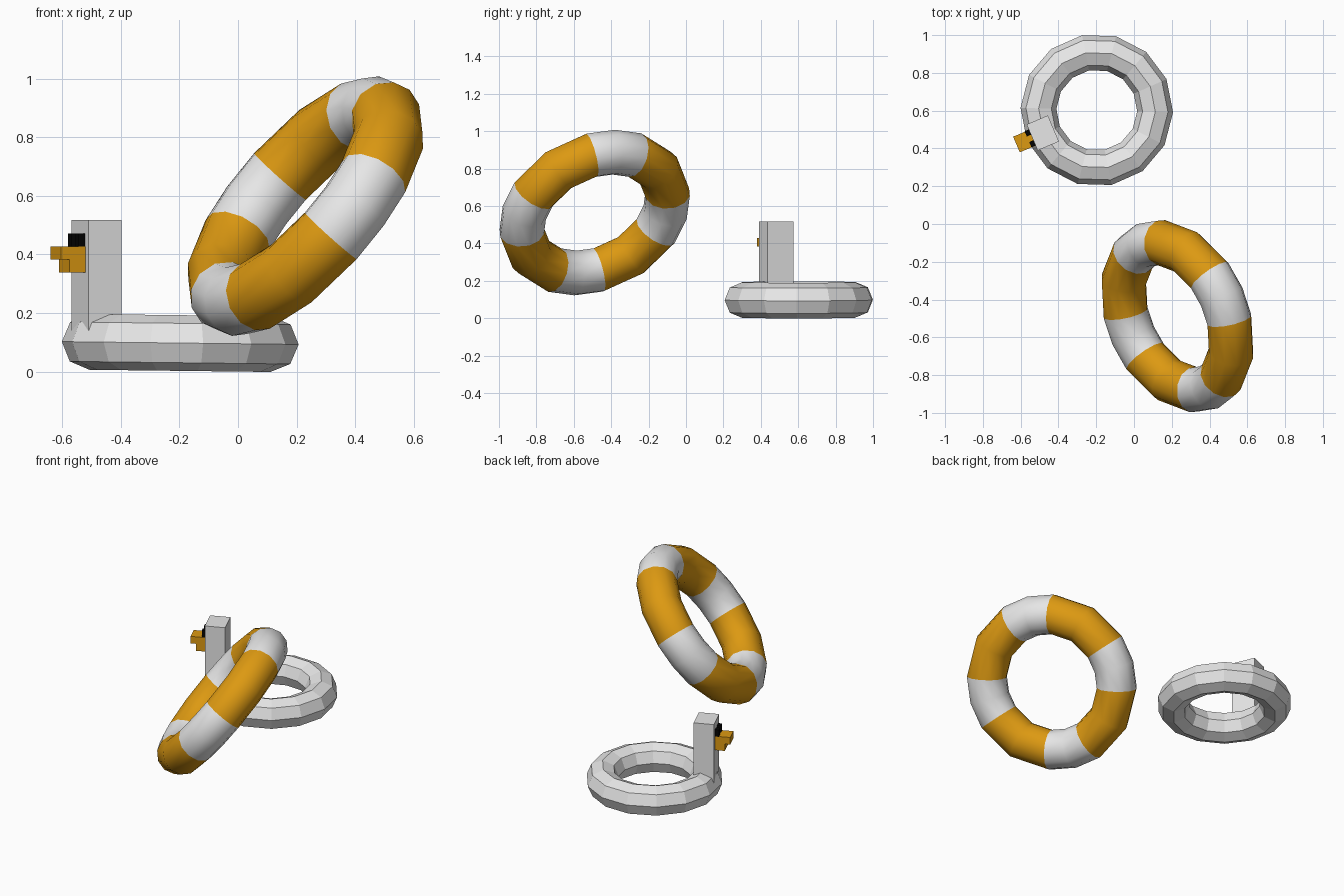
import bpy, bmesh
from math import sin, cos, radians, tau
from mathutils import Matrix, Vector

cube = bpy.data.objects.get("Cube")
if cube:
    bpy.data.objects.remove(cube, do_unlink=True)


def material(name, rgb):
    m = bpy.data.materials.new(name)
    m.use_nodes = True
    m.diffuse_color = (*rgb, 1)
    m.node_tree.nodes["Principled BSDF"].inputs["Base Color"].default_value = (*rgb, 1)
    return m


white = material("soft_white", (0.8, 0.8, 0.8))
orange = material("orange", (0.72, 0.32, 0.006))
black = material("black", (0.001, 0.001, 0.001))


def make_object(name, bm, materials, matrix, smooth=False):
    bmesh.ops.recalc_face_normals(bm, faces=bm.faces)
    for f in bm.faces:
        f.smooth = smooth
    mesh = bpy.data.meshes.new(name)
    bm.to_mesh(mesh)
    bm.free()
    for m in materials:
        mesh.materials.append(m)
    ob = bpy.data.objects.new(name, mesh)
    ob.matrix_world = matrix
    bpy.context.collection.objects.link(ob)
    return ob


def ring(name, angles, major, minor, sides, materials, matrix, band=None, smooth=False):
    """Torus with cross-sections at the given angles; band picks a face colour."""
    bm = bmesh.new()
    loops = []
    for a in angles:
        loop = []
        for j in range(sides):
            t = tau * j / sides
            r = major + minor * cos(t)
            loop.append(bm.verts.new((r * cos(a), r * sin(a), minor * sin(t))))
        loops.append(loop)
    for i, a in enumerate(loops):
        b = loops[(i + 1) % len(loops)]
        for j in range(sides):
            k = (j + 1) % sides
            f = bm.faces.new((a[j], b[j], b[k], a[k]))
            f.material_index = band(i) if band else 0
    return make_object(name, bm, materials, matrix, smooth)


def box(name, x, y, z, mat, matrix):
    bm = bmesh.new()
    bmesh.ops.create_cube(bm, size=1)
    for v in bm.verts:
        for i, (lo, hi) in enumerate((x, y, z)):
            v.co[i] = lo if v.co[i] < 0 else hi
    return make_object(name, bm, [mat], matrix)


# Striped life ring, tilted: short white bands and long orange bands
axis = Vector((0.714, 0.32, -0.62)).normalized()
u = Vector((0.57, 0.25, 0.785))
u = (u - axis * u.dot(axis)).normalized()
v = axis.cross(u)
tilt = Matrix((u, v, axis)).transposed().to_4x4()
stripe_angles = [radians(90 * q + d) for q in range(4) for d in (-18, 0, 18, 45)]
ring("striped_life_ring", stripe_angles, 0.412, 0.121, 12, [white, orange],
     Matrix.Translation((0.23, -0.488, 0.565)) @ tilt,
     band=lambda i: 1 if i % 4 > 1 else 0, smooth=True)

# Faceted float ring lying on the ground
ring("float_ring", [tau * i / 14 + radians(24) for i in range(14)], 0.309, 0.095, 8,
     [white], Matrix.Translation((-0.197, 0.603, 0.098)) @ Matrix.Rotation(0.012, 4, "Y"))

# Neck, eyes and beak of the float, facing outward
head = Matrix.Translation((-0.483, 0.482, 0)) @ Matrix.Rotation(radians(23), 4, "Z")
box("neck_post", (-0.061, 0.061), (-0.075, 0.075), (0.1, 0.517), white, head)
for side, y in (("left", (-0.046, -0.016)), ("right", (0.016, 0.046))):
    box(side + "_eye", (-0.085, -0.06), y, (0.427, 0.472), black, head)
box("upper_beak", (-0.152, -0.06), (-0.047, 0.043), (0.383, 0.428), orange, head)
box("lower_beak", (-0.12, -0.06), (-0.047, 0.043), (0.338, 0.383), orange, head)
